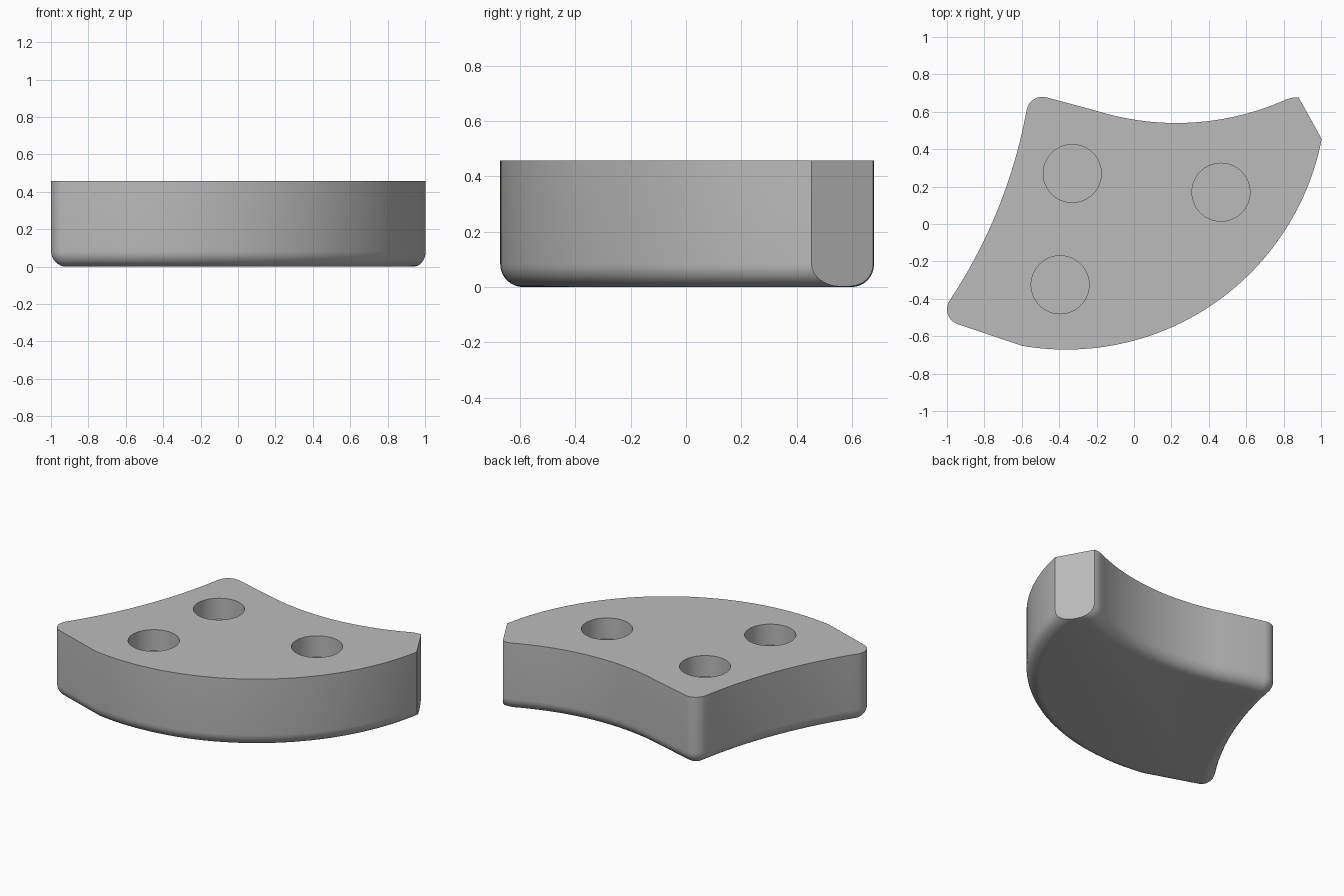
import bpy, bmesh, math
from mathutils import Vector

cube = bpy.data.objects.get("Cube")
if cube:
    bpy.data.objects.remove(cube, do_unlink=True)

HEIGHT = 0.457
FILLET = 0.083
HOLE_RADIUS = 0.155
HOLE_DEPTH = 0.14


def arc(start, mid, end, steps):
    """Points on the circular arc through three points, without the end."""
    a, b, c = Vector(start), Vector(mid), Vector(end)
    u, v = b - a, c - a
    d = 2 * (u.x * v.y - u.y * v.x)
    centre = a + Vector((v.y * u.dot(u) - u.y * v.dot(v),
                         u.x * v.dot(v) - v.x * u.dot(u))) / d
    r = (a - centre).length
    t0 = math.atan2(a.y - centre.y, a.x - centre.x)
    t1 = math.atan2(c.y - centre.y, c.x - centre.x)
    turn = (t1 - t0) % math.tau
    if d < 0:
        turn -= math.tau
    return [centre + r * Vector((math.cos(t0 + turn * i / steps),
                                 math.sin(t0 + turn * i / steps)))
            for i in range(steps)]


# Outline, counter-clockwise: curved sides joined by rounded corners
bow_start, bow_end = (-0.6, -0.651), (1.0135, 0.511)
tip_end, hollow_end = (0.812, 0.665), (-0.2, 0.605)
outline = (arc(bow_start, (0.4, -0.444), bow_end, 48)
           + arc(bow_end, (0.973, 0.634), tip_end, 14)
           + arc(tip_end, (0.23, 0.54), hollow_end, 28)
           + [Vector(hollow_end)]
           + arc((-0.467, 0.677), (-0.533, 0.668), (-0.573, 0.615), 8)
           + arc((-0.573, 0.615), (-0.708, 0.13), (-0.987, -0.411), 24)
           + arc((-0.987, -0.411), (-0.995, -0.484), (-0.943, -0.535), 8)
           + [Vector((-0.943, -0.535))])


def inset(points, distance):
    """Move every point inward along its averaged normal."""
    result = []
    for i, p in enumerate(points):
        before = (p - points[i - 1]).normalized()
        after = (points[(i + 1) % len(points)] - p).normalized()
        along = (before + after).normalized()
        result.append(p - distance * Vector((along.y, -along.x)))
    return result


# Body: stacked rings that round the bottom edge
bm = bmesh.new()
rings = []
for k in range(9):
    t = math.pi / 2 * k / 8
    loop = inset(outline, FILLET * (1 - math.sin(t)))
    z = FILLET * (1 - math.cos(t))
    rings.append([bm.verts.new((p.x, p.y, z)) for p in loop])
rings.append([bm.verts.new((p.x, p.y, HEIGHT)) for p in outline])
for low, high in zip(rings, rings[1:]):
    for i in range(len(low)):
        bm.faces.new((low[i - 1], low[i], high[i], high[i - 1]))
bm.faces.new(rings[-1])
bm.faces.new(rings[0][::-1])

# Flat cut across the tip
cut = bmesh.ops.bisect_plane(bm, geom=bm.verts[:] + bm.edges[:] + bm.faces[:],
                             plane_co=(1.0, 0.46, 0), plane_no=(0.875, 0.484, 0),
                             clear_outer=True)
rim = [e for e in bm.edges if e.is_boundary]
bmesh.ops.edgenet_fill(bm, edges=rim)
bmesh.ops.remove_doubles(bm, verts=bm.verts[:], dist=0.0005)
bmesh.ops.recalc_face_normals(bm, faces=bm.faces[:])
mesh = bpy.data.meshes.new("curved_block")
bm.to_mesh(mesh)
bm.free()
block = bpy.data.objects.new("curved_block", mesh)
bpy.context.collection.objects.link(block)

# Material
grey = bpy.data.materials.new("plain_grey")
grey.use_nodes = True
colour = (0.5, 0.5, 0.5, 1)
grey.diffuse_color = colour
grey.node_tree.nodes["Principled BSDF"].inputs["Base Color"].default_value = colour
mesh.materials.append(grey)

# Three blind round holes in the top
for n, (x, y) in enumerate([(-0.33, 0.27), (0.465, 0.17), (-0.395, -0.325)]):
    bpy.ops.mesh.primitive_cylinder_add(vertices=64, radius=HOLE_RADIUS,
                                        depth=2 * HOLE_DEPTH, location=(x, y, HEIGHT))
    cutter = bpy.context.object
    cutter.name = f"hole_cutter_{n + 1}"
    cutter.data.materials.append(grey)
    cutter.hide_render = True
    cutter.display_type = 'WIRE'
    hole = block.modifiers.new(f"hole_{n + 1}", 'BOOLEAN')
    hole.object = cutter
    hole.operation = 'DIFFERENCE'
    hole.solver = 'EXACT'
    bpy.ops.object.select_all(action='DESELECT')
    block.select_set(True)
    bpy.context.view_layer.objects.active = block
    bpy.ops.object.modifier_apply(modifier=hole.name)
    bpy.data.objects.remove(cutter, do_unlink=True)

bpy.ops.object.shade_smooth_by_angle(angle=math.radians(30))
